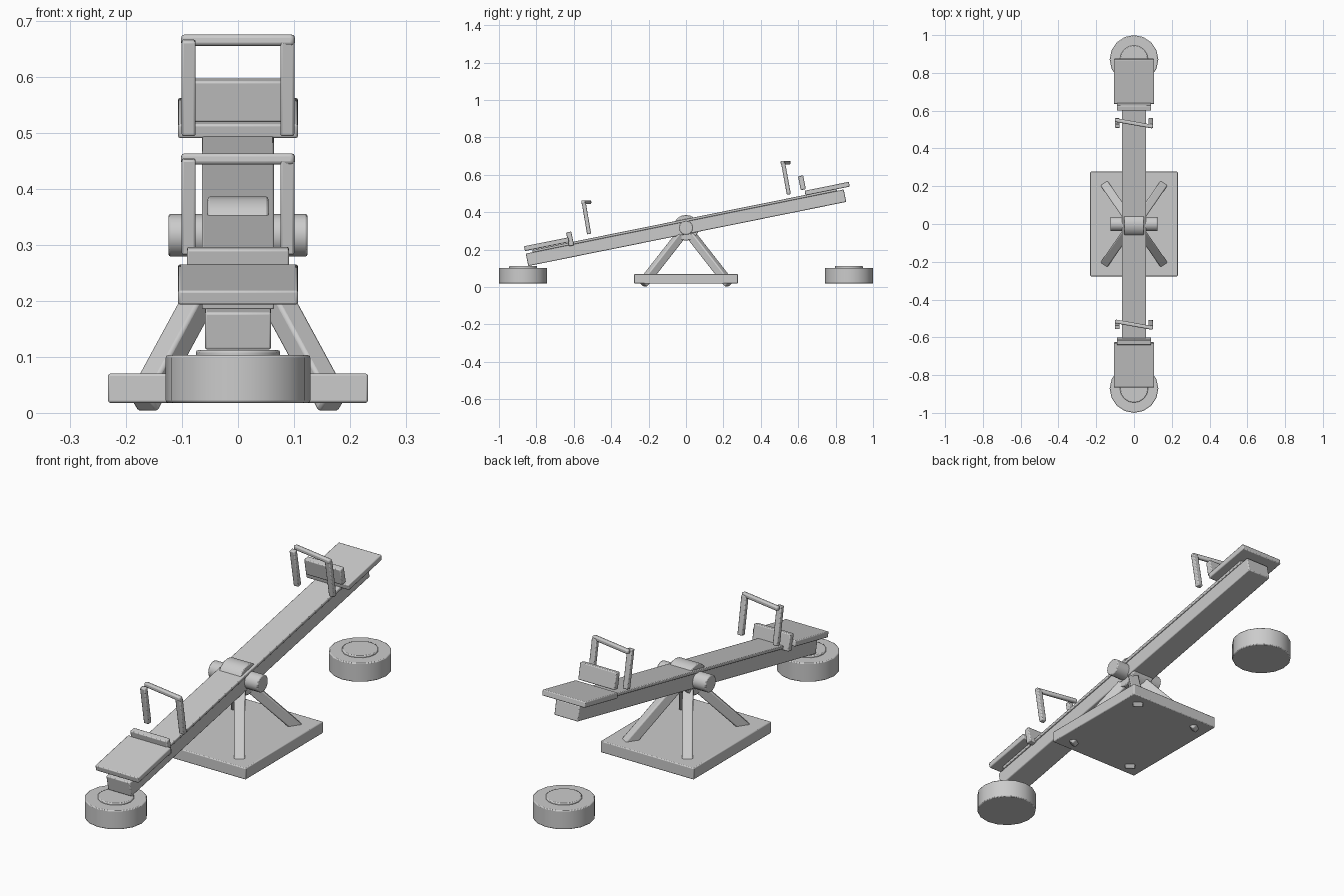
import bpy
import math
from mathutils import Vector

if "Cube" in bpy.data.objects:
    bpy.data.objects.remove(bpy.data.objects["Cube"], do_unlink=True)

TILT = math.radians(11.4)
PIVOT_Z = 0.317

grey = bpy.data.materials.new("plain grey")
grey.use_nodes = True
GREY = (0.6, 0.6, 0.6, 1.0)
grey.diffuse_color = GREY
grey.node_tree.nodes["Principled BSDF"].inputs["Base Color"].default_value = GREY


def finish(obj, name, bevel):
    """Name, colour, bevel and shade one part."""
    obj.name = name
    obj.data.materials.append(grey)
    if bevel:
        mod = obj.modifiers.new("soft edges", 'BEVEL')
        mod.width = bevel
        mod.segments = 2
        mod.limit_method = 'ANGLE'
        mod.angle_limit = math.radians(40)
    bpy.ops.object.shade_smooth_by_angle(angle=math.radians(35))
    return obj


def box(name, center, size, tilt=0.0, bevel=0.004):
    bpy.ops.mesh.primitive_cube_add(size=1, location=center)
    obj = bpy.context.object
    obj.scale = size
    bpy.ops.object.transform_apply(location=False, rotation=False, scale=True)
    obj.rotation_euler.x = tilt
    return finish(obj, name, bevel)


def bar(name, start, end, width, depth, bevel=0.004):
    """Square bar running between two points."""
    start, end = Vector(start), Vector(end)
    axis = end - start
    obj = box(name, (start + end) / 2, (width, depth, axis.length), 0, bevel)
    obj.rotation_euler = axis.to_track_quat('Z', 'Y').to_euler()
    return obj


def cylinder(name, center, radius, length, along_x=False, sides=16, bevel=0.004):
    bpy.ops.mesh.primitive_cylinder_add(vertices=sides, radius=radius,
                                        depth=length, location=center)
    obj = bpy.context.object
    if along_x:
        obj.rotation_euler.y = math.pi / 2
    return finish(obj, name, bevel)


def on_beam(v):
    """Point at height v above the beam's middle, square to the beam."""
    return (0, -v * math.sin(TILT), PIVOT_Z + v * math.cos(TILT))


# Tilting beam with a thin board on top
box("beam", on_beam(0), (0.118, 1.734, 0.068), TILT)
box("beam_top_board", on_beam(0.039), (0.129, 1.66, 0.014), TILT, 0.003)

# Pivot
cylinder("axle", (0, 0, PIVOT_Z), 0.038, 0.248, True)
cylinder("pivot_hub", (0, 0, PIVOT_Z), 0.069, 0.108, True)

# Base plate and splayed legs that poke through it
box("base_plate", (0, 0, 0.044), (0.464, 0.554, 0.052))
for sx, side in ((-1, "right"), (1, "left")):
    for sy, face in ((-1, "front"), (1, "back")):
        bar(f"{face}_{side}_leg", (sx * 0.17, sy * 0.232, 0.017),
            (sx * 0.03, sy * 0.03, 0.275), 0.045, 0.045, 0.006)

# Seats, rests and handles: end, seat centre, rest height, handle foot and top
ENDS = (
    ("front", -1, (-0.7455, 0.229), 0.2575, (-0.518, 0.283), (-0.547, 0.453)),
    ("back", 1, (0.755, 0.526), 0.5575, (0.55, 0.495), (0.519, 0.665)),
)
for end, sy, seat, rest_z, foot, top in ENDS:
    box(f"{end}_seat", (0, *seat), (0.214, 0.241, 0.026), TILT)
    box(f"{end}_seat_rest", (0, sy * 0.62, rest_z), (0.182, 0.028, 0.075), TILT)
    for sx, side in ((-1, "right"), (1, "left")):
        bar(f"{end}_{side}_handle_post", (sx * 0.088, *foot),
            (sx * 0.088, *top), 0.025, 0.022)
    middle = sy * 0.533
    bar(f"{end}_handle_grip", (-0.101, middle + 0.018, top[1]),
        (0.101, middle - 0.018, top[1]), 0.02, 0.02, 0.006)

    # Round landing bumper
    cylinder(f"{end}_bumper", (0, sy * 0.871, 0.0605), 0.129, 0.085)
    cylinder(f"{end}_bumper_pad", (0, sy * 0.871, 0.103), 0.075, 0.018)
